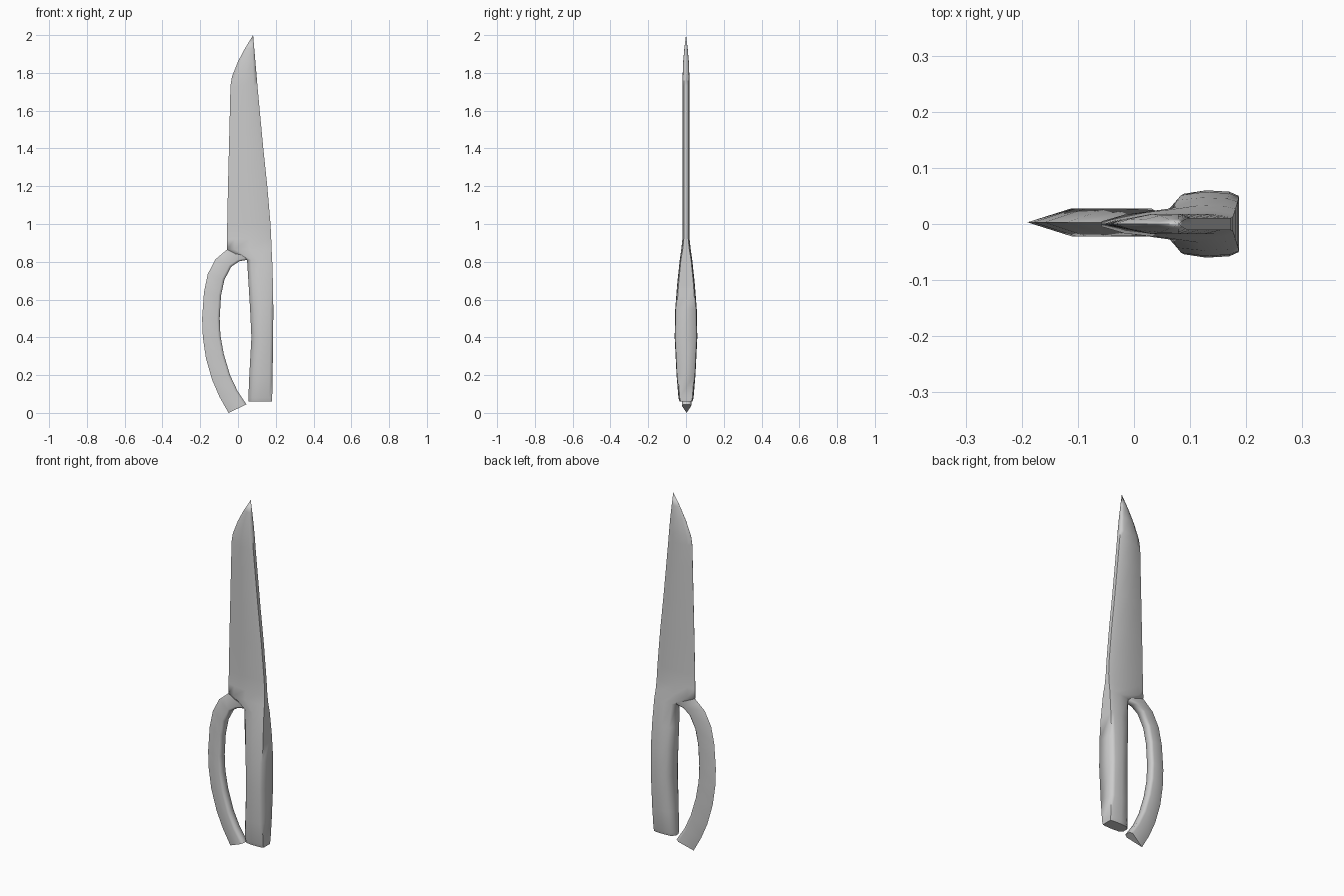
import bpy
import bmesh
import math

cube = bpy.data.objects.get("Cube")
if cube:
    bpy.data.objects.remove(cube, do_unlink=True)

# One plain grey for the whole knife
grey = bpy.data.materials.new("plain grey")
grey.use_nodes = True
COLOUR = (0.6, 0.6, 0.6, 1.0)
grey.diffuse_color = COLOUR
bsdf = next(n for n in grey.node_tree.nodes if n.type == 'BSDF_PRINCIPLED')
bsdf.inputs["Base Color"].default_value = COLOUR


def loft(name, sections, angle):
    """Skin closed cross-sections of equal length and cap both ends."""
    bm = bmesh.new()
    rings = [[bm.verts.new(p) for p in s] for s in sections]
    n = len(rings[0])
    for a, b in zip(rings, rings[1:]):
        for i in range(n):
            j = (i + 1) % n
            bm.faces.new((a[i], a[j], b[j], b[i]))
    bm.faces.new(rings[0])
    bm.faces.new(rings[-1])
    bmesh.ops.remove_doubles(bm, verts=bm.verts, dist=0.0002)
    bmesh.ops.recalc_face_normals(bm, faces=bm.faces)
    mesh = bpy.data.meshes.new(name)
    bm.to_mesh(mesh)
    bm.free()
    mesh.materials.append(grey)
    obj = bpy.data.objects.new(name, mesh)
    bpy.context.collection.objects.link(obj)
    bpy.ops.object.select_all(action='DESELECT')
    obj.select_set(True)
    bpy.context.view_layer.objects.active = obj
    bpy.ops.object.shade_smooth_by_angle(angle=math.radians(angle))
    return obj


def body_section(z, x0, x1, half, grip):
    """Wedge for the blade (grip 0) blending to a rounded box (grip 1)."""
    blade = [(0, 0.04), (0.18, 0.5), (0.5, 1), (0.86, 0.97), (1, 0.6)]
    handle = [(0, 0.4), (0.16, 0.9), (0.5, 1), (0.86, 0.96), (1, 0.84)]
    side = []
    for (fa, ya), (fb, yb) in zip(blade, handle):
        f, y = fa + (fb - fa) * grip, ya + (yb - ya) * grip
        side.append((x0 + (x1 - x0) * f, y * half))
    return ([(x, -y, z) for x, y in side]
            + [(x, y, z) for x, y in reversed(side)])


# Handle and blade: height, front x, spine x, half thickness, grip shape
body = [
    (0.06, 0.056, 0.180, 0.034, 1), (0.08, 0.055, 0.181, 0.040, 1),
    (0.20, 0.060, 0.183, 0.050, 1), (0.40, 0.071, 0.186, 0.060, 1),
    (0.55, 0.064, 0.187, 0.057, 1), (0.68, 0.056, 0.185, 0.047, 1),
    (0.81, 0.048, 0.181, 0.033, 0.9), (0.865, -0.058, 0.178, 0.025, 0.4),
    (0.92, -0.058, 0.176, 0.019, 0.1), (1.00, -0.057, 0.172, 0.018, 0),
    (1.20, -0.053, 0.155, 0.018, 0), (1.40, -0.048, 0.134, 0.018, 0),
    (1.60, -0.043, 0.115, 0.018, 0), (1.73, -0.040, 0.103, 0.018, 0),
    (1.78, -0.032, 0.099, 0.018, 0), (1.86, 0.000, 0.092, 0.015, 0),
    (1.93, 0.037, 0.086, 0.009, 0), (2.00, 0.080, 0.080, 0.0, 0),
]
loft("blade_and_handle", [body_section(*row) for row in body], 70)

# Hand guard: outer x, z, inner x, z, half thickness
guard = [
    (-0.030, 0.92, 0.090, 0.85, 0.010), (-0.058, 0.865, 0.048, 0.810, 0.022),
    (-0.085, 0.842, 0.008, 0.803, 0.024), (-0.120, 0.812, -0.035, 0.775, 0.025),
    (-0.160, 0.735, -0.072, 0.705, 0.025), (-0.180, 0.640, -0.090, 0.620, 0.025),
    (-0.190, 0.500, -0.097, 0.500, 0.025), (-0.186, 0.400, -0.093, 0.410, 0.025),
    (-0.170, 0.290, -0.075, 0.310, 0.025), (-0.137, 0.175, -0.042, 0.200, 0.025),
    (-0.098, 0.085, -0.002, 0.115, 0.025), (-0.050, 0.000, 0.045, 0.045, 0.025),
]


def guard_section(xo, zo, xi, zi, half):
    """Wedge with a sharp outer edge and a softened inner face."""
    ring = [(0, 0), (0.85, -1), (1, -0.65), (1, 0.65), (0.85, 1)]
    return [(xo + (xi - xo) * f, 0.003 + y * half, zo + (zi - zo) * f)
            for f, y in ring]


loft("hand_guard", [guard_section(*row) for row in guard], 70)
